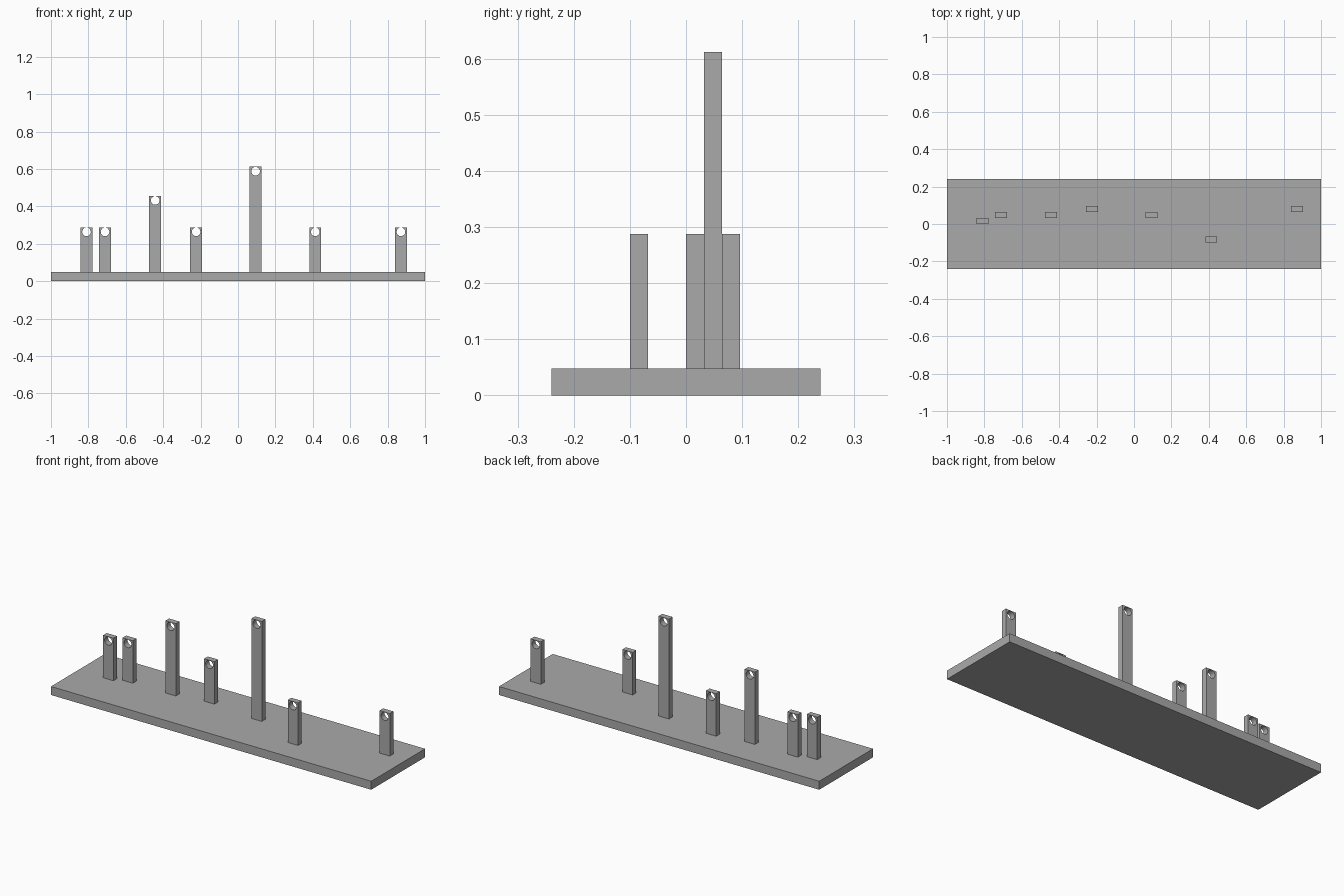
import bpy
import math

if "Cube" in bpy.data.objects:
    bpy.data.objects.remove(bpy.data.objects["Cube"], do_unlink=True)

grey = bpy.data.materials.new("plain_grey")
grey.use_nodes = True
colour = (0.40, 0.40, 0.40, 1.0)
grey.diffuse_color = colour
grey.node_tree.nodes["Principled BSDF"].inputs["Base Color"].default_value = colour

BASE_TOP = 0.048
POST_W, POST_D = 0.064, 0.032
HOLE_R, HOLE_DROP = 0.023, 0.0245


def box(name, centre, size):
    bpy.ops.mesh.primitive_cube_add(size=1, location=centre)
    ob = bpy.context.object
    ob.name = name
    ob.scale = size
    bpy.ops.object.transform_apply(location=False, rotation=False, scale=True)
    ob.data.materials.append(grey)
    return ob


def post(name, x, y, top):
    """Upright flat bar with a round hole through it near the top."""
    bar = box(name, (x, y, (BASE_TOP + top) / 2), (POST_W, POST_D, top - BASE_TOP))
    bpy.ops.mesh.primitive_cylinder_add(
        vertices=32, radius=HOLE_R, depth=POST_D * 3,
        location=(x, y, top - HOLE_DROP), rotation=(math.pi / 2, 0, 0))
    cutter = bpy.context.object
    cutter.data.materials.append(grey)
    # Drill the hole, then discard the cutter
    mod = bar.modifiers.new("hole", "BOOLEAN")
    mod.operation = "DIFFERENCE"
    mod.solver = "EXACT"
    mod.object = cutter
    bpy.context.view_layer.objects.active = bar
    bpy.ops.object.modifier_apply(modifier=mod.name)
    bpy.data.objects.remove(cutter, do_unlink=True)
    bpy.ops.object.select_all(action="DESELECT")
    bar.select_set(True)
    bpy.ops.object.shade_smooth_by_angle(angle=math.radians(30))


# Base board
box("base_board", (0, 0, BASE_TOP / 2), (2.0, 0.48, BASE_TOP))

# Posts from right to left: x, y, top height
SHORT, MEDIUM, TALL = 0.288, 0.456, 0.612
posts = [
    (-0.810, 0.016, SHORT),
    (-0.711, 0.048, SHORT),
    (-0.443, 0.048, MEDIUM),
    (-0.224, 0.080, SHORT),
    (0.094, 0.048, TALL),
    (0.413, -0.084, SHORT),
    (0.871, 0.080, SHORT),
]
for i, (x, y, top) in enumerate(posts, 1):
    post(f"post_{i}", x, y, top)
